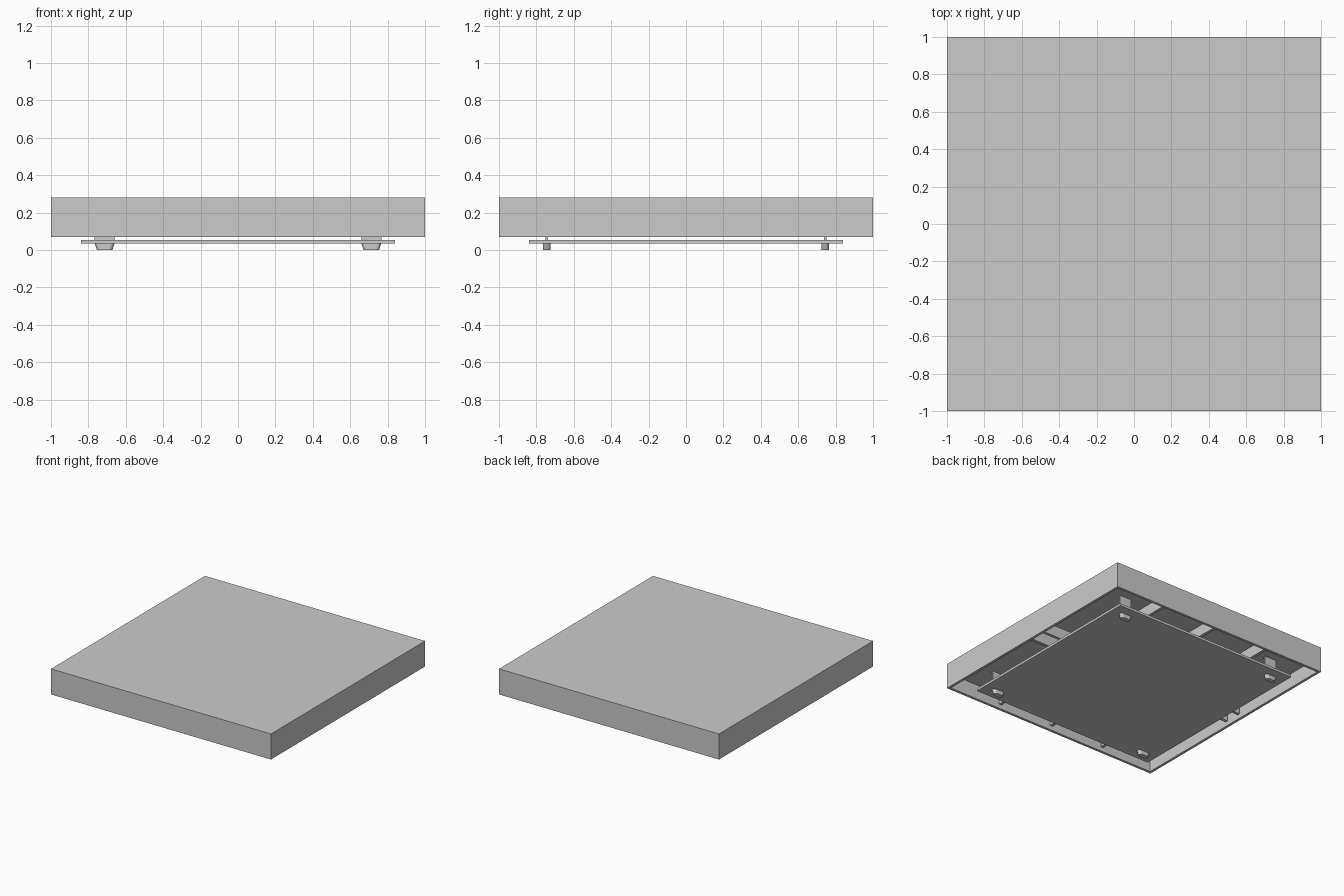
import bpy, bmesh, math
from mathutils import Vector

old = bpy.data.objects.get("Cube")
if old:
    bpy.data.objects.remove(old, do_unlink=True)

grey = bpy.data.materials.new("light_grey")
grey.use_nodes = True
colour = (0.6, 0.6, 0.6, 1)
grey.diffuse_color = colour
grey.node_tree.nodes["Principled BSDF"].inputs["Base Color"].default_value = colour

HOUSING_LOW, HOUSING_TOP, CEILING = 0.07, 0.28, 0.19
WALL = 0.03
INNER = 1 - WALL


def finish(name, bm):
    bmesh.ops.recalc_face_normals(bm, faces=bm.faces)
    mesh = bpy.data.meshes.new(name)
    bm.to_mesh(mesh)
    bm.free()
    mesh.materials.append(grey)
    obj = bpy.data.objects.new(name, mesh)
    bpy.context.collection.objects.link(obj)
    return obj


def box_mesh(low, high):
    bm = bmesh.new()
    bmesh.ops.create_cube(bm, size=1)
    low, high = Vector(low), Vector(high)
    for v in bm.verts:
        v.co = (low + high) / 2 + v.co * (high - low)
    return bm


def box(name, low, high):
    return finish(name, box_mesh(low, high))


# Square housing, hollowed from underneath
bm = box_mesh((-1, -1, HOUSING_LOW), (1, 1, HOUSING_TOP))
bm.faces.ensure_lookup_table()
floor = min(bm.faces, key=lambda f: f.calc_center_median().z)
bmesh.ops.inset_region(bm, faces=[floor], thickness=WALL)
pocket = bmesh.ops.extrude_face_region(bm, geom=[floor])
bmesh.ops.translate(bm, vec=(0, 0, CEILING - HOUSING_LOW),
                    verts=[v for v in pocket["geom"] if isinstance(v, bmesh.types.BMVert)])
if floor.is_valid:
    bmesh.ops.delete(bm, geom=[floor], context="FACES_ONLY")
finish("housing", bm)

# Stiffening ribs under the ceiling
RIB_LOW, HALF_RIB = 0.1, 0.012
for i, x in enumerate((-0.5, 0, 0.5)):
    box(f"long_rib_{i + 1}", (x - HALF_RIB, -INNER, RIB_LOW), (x + HALF_RIB, INNER, CEILING))
for i, y in enumerate((-0.07, 0.07)):
    box(f"cross_rib_{i + 1}", (-INNER, y - HALF_RIB, RIB_LOW), (INNER, y + HALF_RIB, CEILING))

# Bottom plate
PLATE_LOW, PLATE_TOP = 0.035, 0.055
box("bottom_plate", (-0.84, -0.84, PLATE_LOW), (0.84, 0.84, PLATE_TOP))


def foot(name, x, y):
    """Tapered foot with rounded ends."""
    bm = bmesh.new()
    radius, steps = 0.02, 6
    for z, half in ((0, 0.041), (PLATE_LOW, 0.053)):
        for side in (-1, 1):
            for k in range(steps + 1):
                a = math.pi * (k / steps - 0.5)
                bm.verts.new((x + side * (half - radius + radius * math.cos(a)),
                              y + radius * math.sin(a), z))
    bmesh.ops.convex_hull(bm, input=bm.verts)
    bmesh.ops.dissolve_limit(bm, angle_limit=0.01, verts=bm.verts, edges=bm.edges)
    return finish(name, bm)


# Feet and the mounting tabs that carry the plate
for sx, side in ((-1, "right"), (1, "left")):
    for sy, end in ((-1, "front"), (1, "back")):
        x, y = sx * 0.713, sy * 0.745
        foot(f"{end}_{side}_foot", x, y)
        box(f"{end}_{side}_tab", (x - 0.053, y - 0.006, PLATE_TOP), (x + 0.053, y + 0.006, CEILING))
